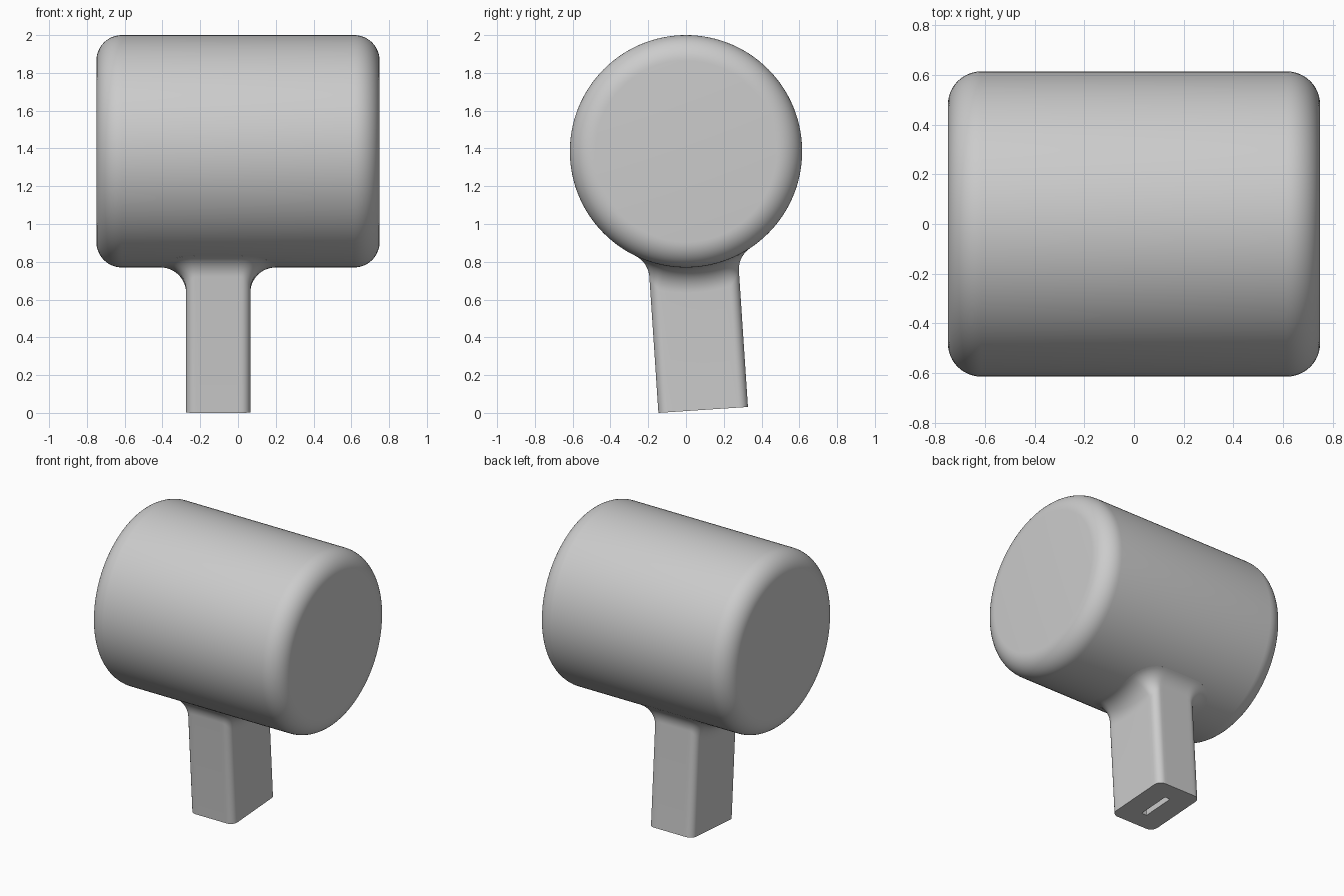
import bpy
import bmesh
from math import sin, cos, pi, sqrt, radians
from mathutils import Vector, Matrix

cube = bpy.data.objects.get("Cube")
if cube:
    bpy.data.objects.remove(cube, do_unlink=True)

R, LENGTH, CENTRE_Z = 0.615, 1.5, 1.385   # drum
EDGE, FILLET = 0.135, 0.135               # rounding radii
TILT = radians(3.8)
STEM_X, HALF_X, HALF_Y, CORNER = -0.105, 0.17, 0.2375, 0.05
BOTTOM = -(CENTRE_Z - HALF_Y * sin(TILT)) / cos(TILT)

grey = bpy.data.materials.new("plain grey")
grey.use_nodes = True
colour = (0.6, 0.6, 0.6, 1)
grey.diffuse_color = colour
grey.node_tree.nodes["Principled BSDF"].inputs["Base Color"].default_value = colour


def make_object(name, bm, matrix):
    bmesh.ops.recalc_face_normals(bm, faces=bm.faces)
    mesh = bpy.data.meshes.new(name)
    bm.to_mesh(mesh)
    bm.free()
    mesh.materials.append(grey)
    obj = bpy.data.objects.new(name, mesh)
    bpy.context.collection.objects.link(obj)
    obj.matrix_world = matrix
    bpy.ops.object.select_all(action="DESELECT")
    obj.select_set(True)
    bpy.context.view_layer.objects.active = obj
    bpy.ops.object.shade_smooth_by_angle(angle=radians(30))
    return obj


def loft(rings):
    """Skin a list of equal-length closed rings."""
    bm = bmesh.new()
    loops = [[bm.verts.new(p) for p in ring] for ring in rings]
    for a, b in zip(loops, loops[1:]):
        for i in range(len(a)):
            j = (i + 1) % len(a)
            bm.faces.new((a[i], a[j], b[j], b[i]))
    return bm, loops


def rounded_rect(hx, hy, r, arc=8, side=12):
    """Points with outward normals around a rounded rectangle."""
    corners = []
    for k, (sx, sy) in enumerate(((1, 1), (-1, 1), (-1, -1), (1, -1))):
        mid = Vector((sx * (hx - r), sy * (hy - r), 0))
        turn = [(k + i / arc) * pi / 2 for i in range(arc + 1)]
        normals = [Vector((cos(t), sin(t), 0)) for t in turn]
        corners.append([(mid + n * r, n) for n in normals])
    points = []
    for k, corner in enumerate(corners):
        points += corner
        (p, n), (q, _) = corner[-1], corners[(k + 1) % 4][0]
        points += [(p.lerp(q, i / side), n) for i in range(1, side)]
    return points


def at_height(outline, z):
    return [Vector((p.x + STEM_X, p.y, z)) for p, _ in outline]


# Drum: turned profile with rounded rims
profile = []
for end in (-1, 1):
    for i in range(13):
        t = i / 12 * pi / 2
        a = t if end < 0 else pi / 2 - t
        profile.append((end * (LENGTH / 2 - EDGE + EDGE * cos(a)),
                        R - EDGE + EDGE * sin(a)))
SEGMENTS = 128
turns = [2 * pi * i / SEGMENTS for i in range(SEGMENTS)]
bm, loops = loft([[(x, r * cos(t), r * sin(t)) for t in turns] for x, r in profile])
bm.faces.new(loops[0])
bm.faces.new(loops[-1])
make_object("drum", bm, Matrix.Translation((0, 0, CENTRE_Z)))

# Stem: slot floor, slot walls, foot, shaft, then a rolling-ball fillet onto the drum
slot = rounded_rect(0.02, 0.115, 0.003)
shaft = rounded_rect(HALF_X, HALF_Y, CORNER)
rings = [at_height(slot, BOTTOM + 0.25), at_height(slot, BOTTOM), at_height(shaft, BOTTOM)]
STEPS = 12
fillet = [[] for _ in range(STEPS + 1)]
for p, n in shaft:
    ball = p + n * FILLET + Vector((STEM_X, 0, 0))
    ball.z = -sqrt((R + FILLET) ** 2 - ball.y ** 2)
    to_drum = Vector((0, -ball.y, -ball.z)).normalized()
    sweep = (-n).angle(to_drum)
    for i in range(STEPS + 1):
        f = i / STEPS
        direction = (-n * sin((1 - f) * sweep) + to_drum * sin(f * sweep)) / sin(sweep)
        fillet[i].append(ball + direction * FILLET)
rings += fillet
# Tuck the last ring just under the drum surface
rings.append([Vector((v.x, v.y * 0.98, v.z * 0.98)) for v in fillet[-1]])
bm, loops = loft(rings)
bm.faces.new(loops[0])
make_object("stem", bm, Matrix.Translation((0, 0, CENTRE_Z)) @ Matrix.Rotation(TILT, 4, "X"))
